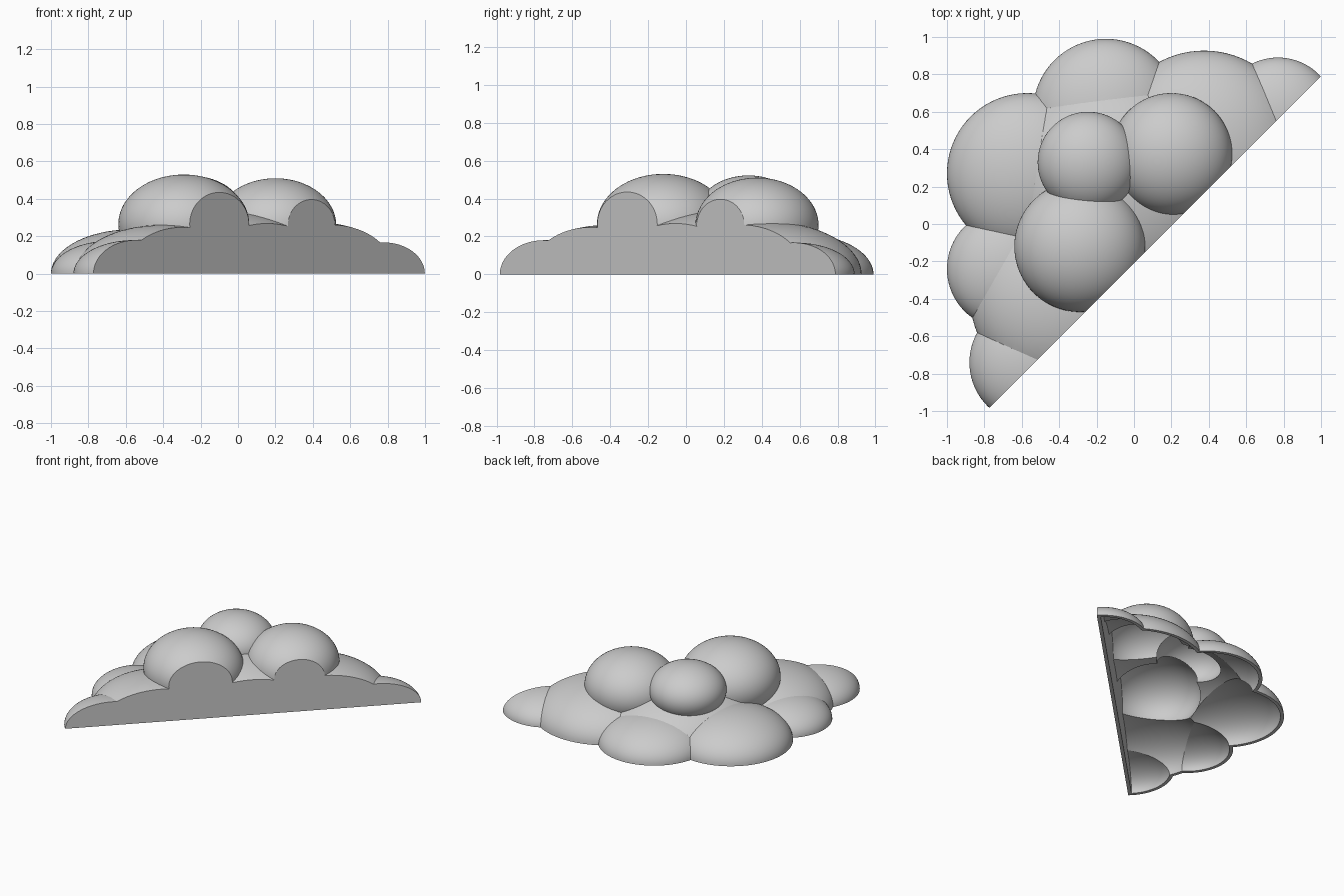
import bpy
import math
from mathutils import Vector

if "Cube" in bpy.data.objects:
    bpy.data.objects.remove(bpy.data.objects["Cube"], do_unlink=True)

# Puffs: x, y, z of the centre, radius, half height
LOW = 0.55
PUFFS = [
    (-0.29, -0.12, 0.265, 0.35, 0.265),     # large upper puff
    (0.20, 0.375, 0.26, 0.325, 0.25),       # second upper puff
    (-0.245, 0.33, 0.325, 0.27, 0.197),     # small upper puff
    (-0.10, 0.20, 0, 0.60, 0.336),          # core
    (-0.55, -0.74, 0, 0.33, 0.18),          # outer ring
    (-0.68, -0.24, 0, 0.32, 0.32 * LOW),
    (-0.57, 0.27, 0, 0.43, 0.43 * LOW),
    (-0.15, 0.60, 0, 0.39, 0.39 * LOW),
    (0.375, 0.42, 0, 0.507, 0.507 * LOW),
    (0.77, 0.58, 0, 0.31, 0.167),
    (-0.40, -0.40, 0, 0.475, 0.475 * LOW),
]
CUT = 0.21      # back wall lies on x - y = CUT
WALL = 0.025    # shell thickness


def boolean(target, other, operation):
    mod = target.modifiers.new(operation, 'BOOLEAN')
    mod.operation = operation
    mod.solver = 'EXACT'
    mod.object = other
    bpy.ops.object.select_all(action='DESELECT')
    bpy.context.view_layer.objects.active = target
    target.select_set(True)
    bpy.ops.object.modifier_apply(modifier=mod.name)
    bpy.data.objects.remove(other, do_unlink=True)


def apply_transform(obj):
    bpy.ops.object.select_all(action='DESELECT')
    obj.select_set(True)
    bpy.context.view_layer.objects.active = obj
    bpy.ops.object.transform_apply(location=True, rotation=True, scale=True)


def block(center, size, angle=0):
    bpy.ops.mesh.primitive_cube_add(size=1, location=center, rotation=(0, 0, angle))
    obj = bpy.context.object
    obj.scale = size
    apply_transform(obj)
    obj.hide_render = True
    return obj


def puff_cluster(name, inset):
    """Join all puffs, shrunk by inset, and slice off the wall side."""
    cluster = None
    for x, y, z, radius, height in PUFFS:
        bpy.ops.mesh.primitive_uv_sphere_add(segments=80, ring_count=40, location=(x, y, z))
        puff = bpy.context.object
        puff.scale = (radius - inset, radius - inset, height - inset)
        apply_transform(puff)
        if cluster is None:
            cluster = puff
        else:
            boolean(cluster, puff, 'UNION')
    cluster.name = name
    outward = Vector((1, -1, 0)).normalized()
    middle = outward * (CUT / math.sqrt(2) - inset + 2)
    boolean(cluster, block(middle, (4, 6, 4), -math.pi / 4), 'DIFFERENCE')
    return cluster


# Outer body with flat underside, then the open hollow beneath
cloud = puff_cluster("cloud_shell", 0)
boolean(cloud, block((0, 0, -1), (6, 6, 2)), 'DIFFERENCE')
boolean(cloud, puff_cluster("hollow", WALL), 'DIFFERENCE')

# Single matt grey
grey = bpy.data.materials.new("matt_grey")
grey.use_nodes = True
colour = (0.6, 0.6, 0.6, 1)
grey.diffuse_color = colour
grey.node_tree.nodes["Principled BSDF"].inputs["Base Color"].default_value = colour
cloud.data.materials.clear()
cloud.data.materials.append(grey)
for face in cloud.data.polygons:
    face.material_index = 0

bpy.ops.object.select_all(action='DESELECT')
cloud.select_set(True)
bpy.context.view_layer.objects.active = cloud
bpy.ops.object.shade_smooth_by_angle(angle=math.radians(20))
